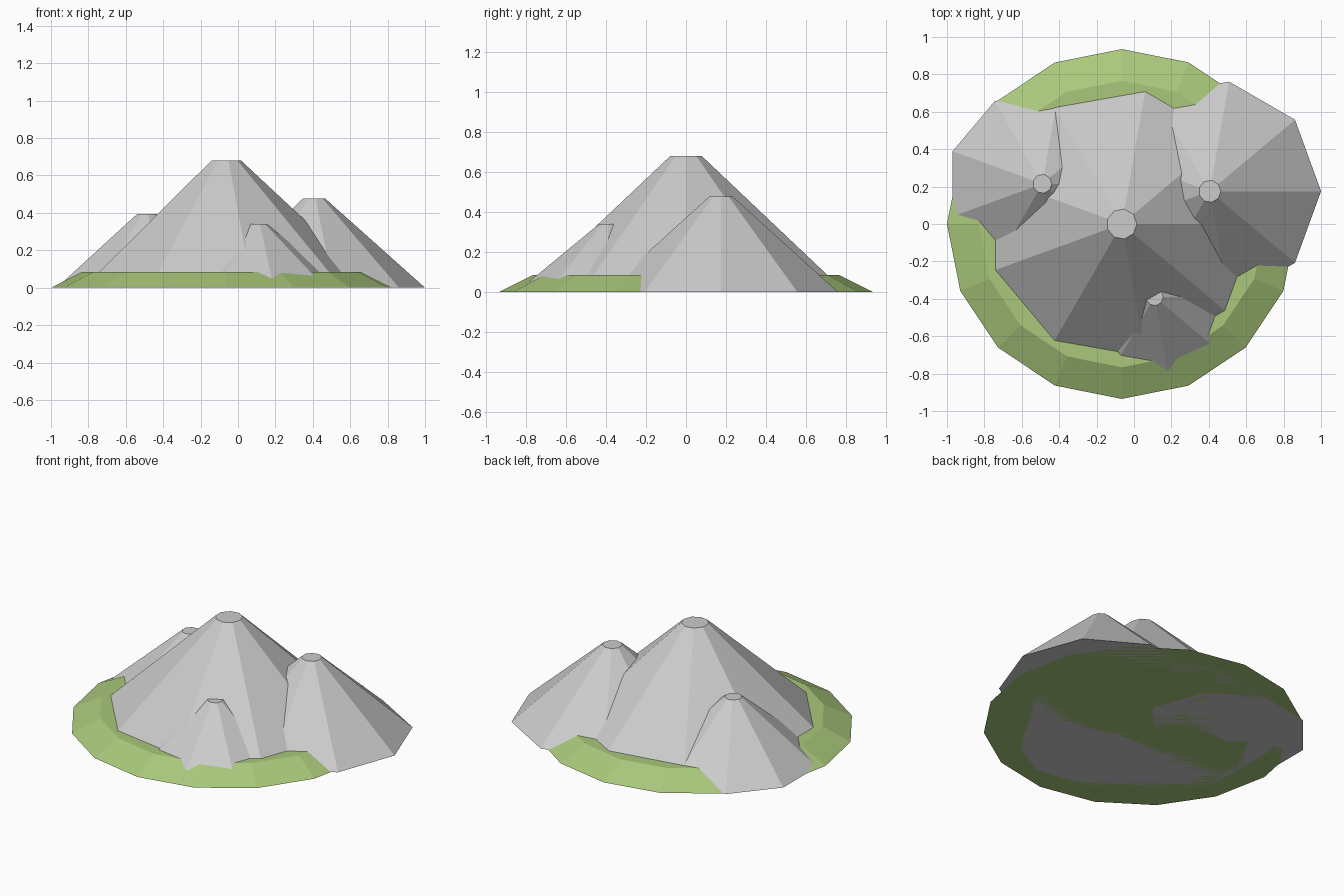
import bpy
import math

if "Cube" in bpy.data.objects:
    bpy.data.objects.remove(bpy.data.objects["Cube"])


def frustum(name, x, y, sides, base_r, top_r, height):
    """Flat-shaded truncated cone standing on z = 0, first corner on +x."""
    verts = []
    for r, z in ((base_r, 0), (top_r, height)):
        for i in range(sides):
            a = 2 * math.pi * i / sides
            verts.append((r * math.cos(a), r * math.sin(a), z))
    faces = [tuple(reversed(range(sides))), tuple(range(sides, 2 * sides))]
    for i in range(sides):
        j = (i + 1) % sides
        faces.append((i, j, sides + j, sides + i))
    mesh = bpy.data.meshes.new(name)
    mesh.from_pydata(verts, [], faces)
    mesh.update()
    obj = bpy.data.objects.new(name, mesh)
    obj.location = (x, y, 0)
    bpy.context.collection.objects.link(obj)
    return obj


# Grassy base disc with sloped rim
grass = bpy.data.materials.new("grass_green")
grass.diffuse_color = (0.40, 0.58, 0.20, 1)
grass.use_nodes = True
grass.node_tree.nodes["Principled BSDF"].inputs["Base Color"].default_value = grass.diffuse_color
base = frustum("grass_base", -0.065, 0, 16, 0.935, 0.766, 0.085)
base.data.materials.append(grass)

# Nine-sided rock peaks: name, x, y, base radius, height
peaks = [
    ("main_peak", -0.065, 0.0, 0.81, 0.68),
    ("right_peak", 0.405, 0.175, 0.595, 0.478),
    ("left_peak", -0.49, 0.215, 0.51, 0.395),
    ("front_peak", 0.11, -0.39, 0.465, 0.34),
]
for name, x, y, r, h in peaks:
    frustum(name, x, y, 9, r, r * 0.1, h)
